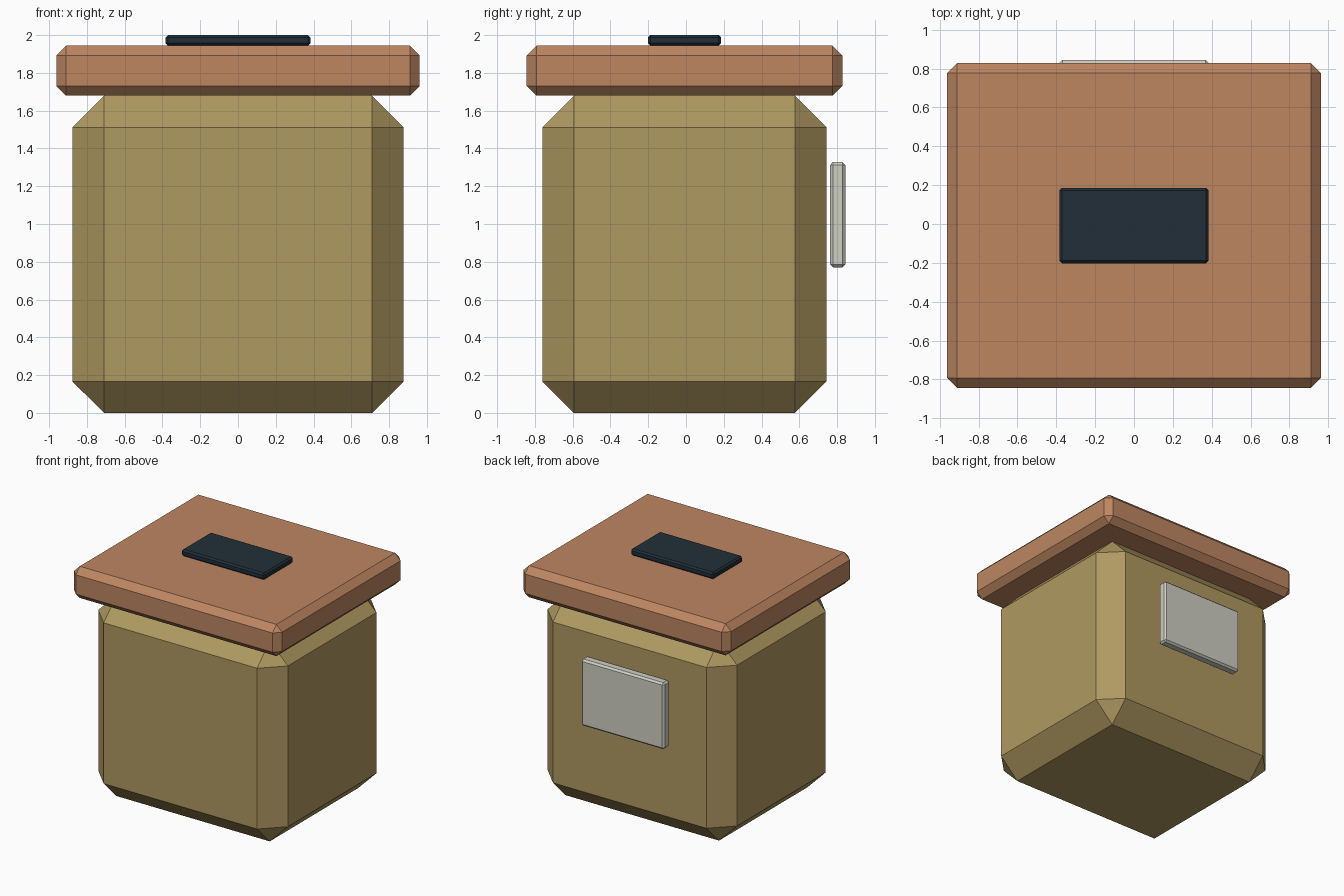
import bpy, bmesh

if "Cube" in bpy.data.objects:
    bpy.data.objects.remove(bpy.data.objects["Cube"])


def material(name, color):
    mat = bpy.data.materials.new(name)
    mat.diffuse_color = (*color, 1)
    mat.use_nodes = True
    mat.node_tree.nodes["Principled BSDF"].inputs["Base Color"].default_value = mat.diffuse_color
    return mat


def chamfered_box(name, lo, hi, chamfer, mat):
    """Box between two corners with a single flat chamfer on every edge."""
    bm = bmesh.new()
    bmesh.ops.create_cube(bm, size=1)
    for v in bm.verts:
        v.co = [(a + b) / 2 + c * (b - a) for a, b, c in zip(lo, hi, v.co)]
    bmesh.ops.bevel(bm, geom=bm.edges[:], offset=chamfer, offset_type='OFFSET',
                    segments=1, profile=0.5, affect='EDGES')
    mesh = bpy.data.meshes.new(name)
    bm.to_mesh(mesh)
    bm.free()
    mesh.materials.append(mat)
    obj = bpy.data.objects.new(name, mesh)
    bpy.context.collection.objects.link(obj)
    return obj


tan = material("tan", (0.43, 0.32, 0.12))
clay = material("clay", (0.51, 0.24, 0.12))
navy = material("navy", (0.015, 0.028, 0.04))
pale = material("pale_grey", (0.62, 0.62, 0.55))

# Jar body with broad chamfers
chamfered_box("jar_body", (-0.877, -0.761, 0), (0.877, 0.744, 1.679), 0.167, tan)
# Overhanging lid
chamfered_box("lid", (-0.962, -0.844, 1.679), (0.962, 0.828, 1.944), 0.052, clay)
# Dark plate on the lid
chamfered_box("lid_plate", (-0.384, -0.202, 1.944), (0.384, 0.186, 2.0), 0.013, navy)
# Label panel standing just off the back
chamfered_box("back_label", (-0.384, 0.762, 0.771), (0.384, 0.844, 1.327), 0.015, pale)
